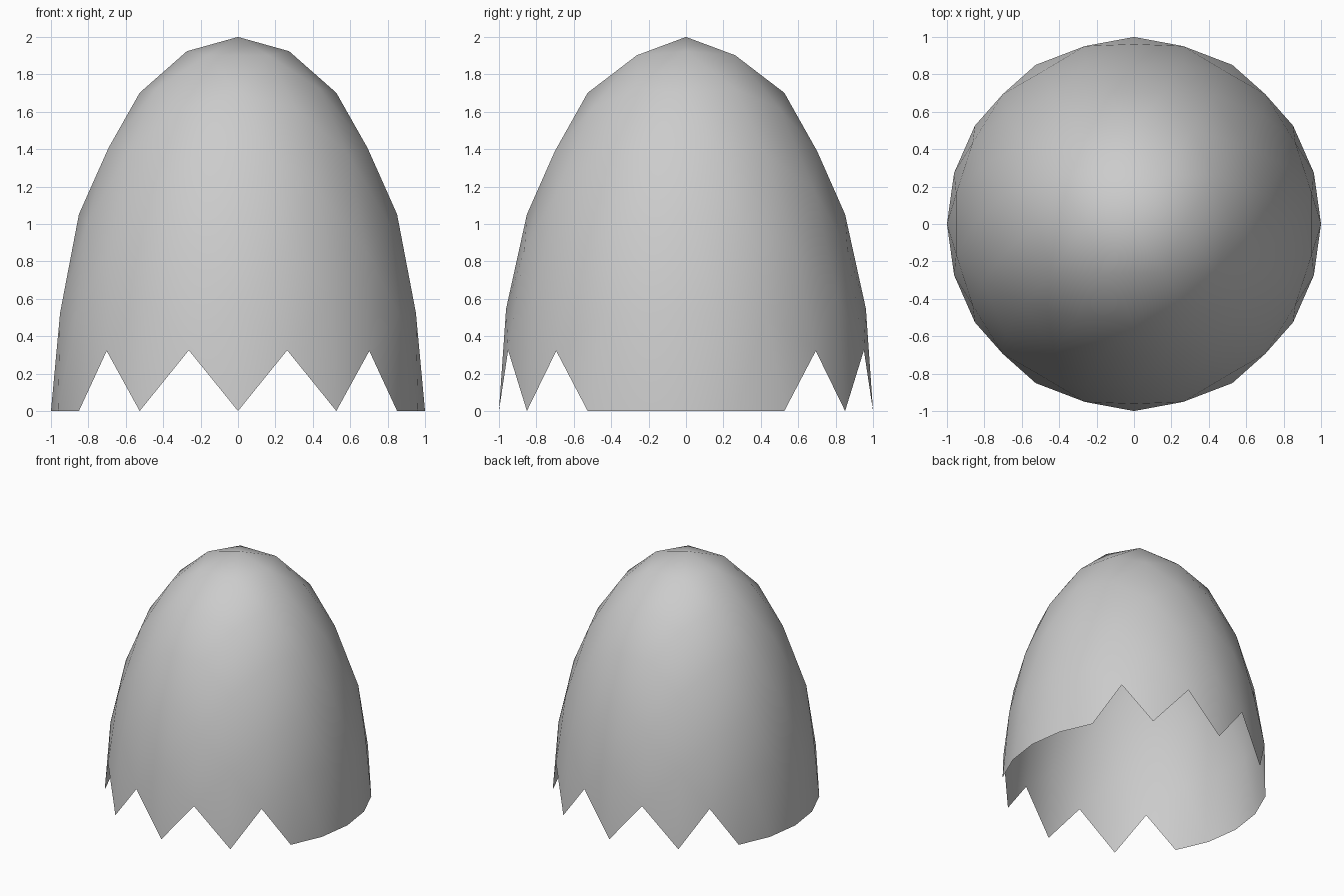
import bpy, bmesh
from math import sqrt

if "Cube" in bpy.data.objects:
    bpy.data.objects.remove(bpy.data.objects["Cube"])

# Icosahedron from three golden rectangles, with edge midpoints on the axes
g = (1 + sqrt(5)) / 2
bm = bmesh.new()
for a in (-1, 1):
    for b in (-g, g):
        for co in ((a, 0, b), (b, a, 0), (0, b, a)):
            bm.verts.new(co)
bmesh.ops.convex_hull(bm, input=bm.verts[:])

# Two rounds of subdivision, projected to the unit sphere
for step in range(2):
    bmesh.ops.subdivide_edges(bm, edges=bm.edges[:], cuts=1, use_grid_fill=True)
    for v in bm.verts:
        v.co.normalize()
bmesh.ops.triangulate(bm, faces=bm.faces[:])

# Keep only whole triangles above the equator, leaving the toothed rim
low = [v for v in bm.verts if v.co.z < -1e-4]
bmesh.ops.delete(bm, geom=low, context='VERTS')
bmesh.ops.delete(bm, geom=[v for v in bm.verts if not v.link_faces], context='VERTS')

# Stretch to a tall dome
for v in bm.verts:
    v.co.z *= 2
bmesh.ops.recalc_face_normals(bm, faces=bm.faces[:])
if sum(f.normal.z for f in bm.faces) < 0:
    bmesh.ops.reverse_faces(bm, faces=bm.faces[:])
for f in bm.faces:
    f.smooth = True

mesh = bpy.data.meshes.new("dome_shell")
bm.to_mesh(mesh)
bm.free()
bpy.context.collection.objects.link(bpy.data.objects.new("dome_shell", mesh))
